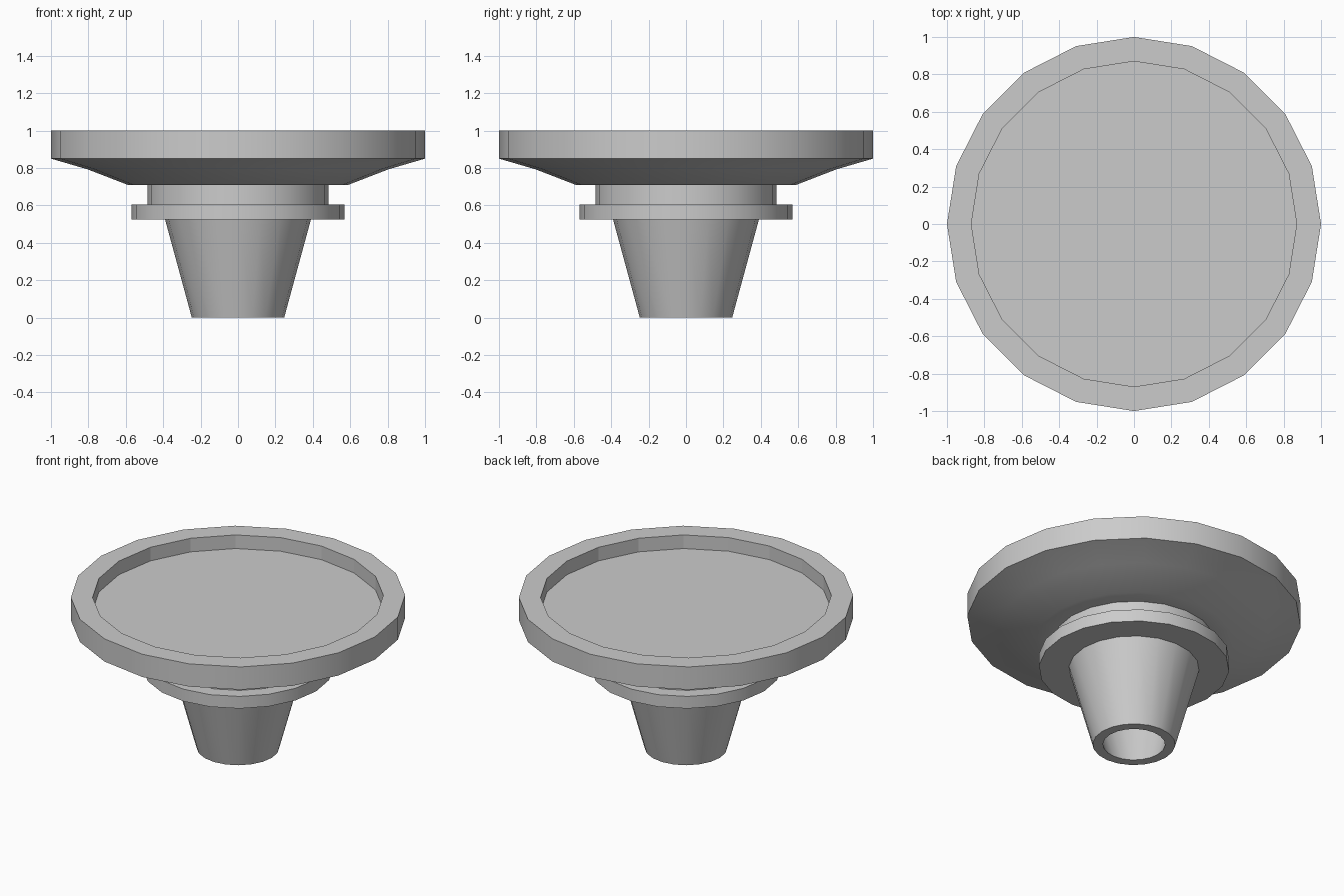
import bpy, bmesh
from math import sin, cos, pi, radians

if "Cube" in bpy.data.objects:
    bpy.data.objects.remove(bpy.data.objects["Cube"])

SIDES = 20


def lathe(name, profile):
    """Revolve (radius, z) points, ordered so that faces point outwards."""
    bm = bmesh.new()
    rings = []
    for r, z in profile:
        if r == 0:
            rings.append([bm.verts.new((0, 0, z))])
        else:
            rings.append([bm.verts.new((r * cos(2 * pi * i / SIDES),
                                        r * sin(2 * pi * i / SIDES), z))
                          for i in range(SIDES)])
    for a, b in zip(rings, rings[1:]):
        for i in range(SIDES):
            j = (i + 1) % SIDES
            if len(a) == 1:
                bm.faces.new((a[0], b[i], b[j]))
            elif len(b) == 1:
                bm.faces.new((a[i], b[0], a[j]))
            else:
                bm.faces.new((a[i], b[i], b[j], a[j]))
    mesh = bpy.data.meshes.new(name)
    bm.to_mesh(mesh)
    bm.free()
    ob = bpy.data.objects.new(name, mesh)
    bpy.context.collection.objects.link(ob)
    bpy.ops.object.select_all(action='DESELECT')
    ob.select_set(True)
    bpy.context.view_layer.objects.active = ob
    bpy.ops.object.shade_smooth_by_angle(angle=radians(30))
    return ob


# Round tray: recessed floor, rim, sloping underside
tray = lathe("tray", [(0, 0.91), (0.87, 0.91), (0.87, 1.0), (1.0, 1.0),
                      (1.0, 0.85), (0.805, 0.793), (0.59, 0.71), (0.485, 0.71)])
# Recess wall is faceted
for p in tray.data.polygons:
    if abs(p.normal.z) < 0.1 and p.center.z > 0.94:
        p.use_smooth = False

# Neck and flange below the tray
lathe("neck_and_flange", [(0.485, 0.71), (0.485, 0.605), (0.57, 0.605),
                          (0.57, 0.525), (0.39, 0.525)])

# Tapered hollow socket
lathe("socket", [(0.39, 0.525), (0.247, 0), (0.186, 0), (0.325, 0.52), (0, 0.52)])
